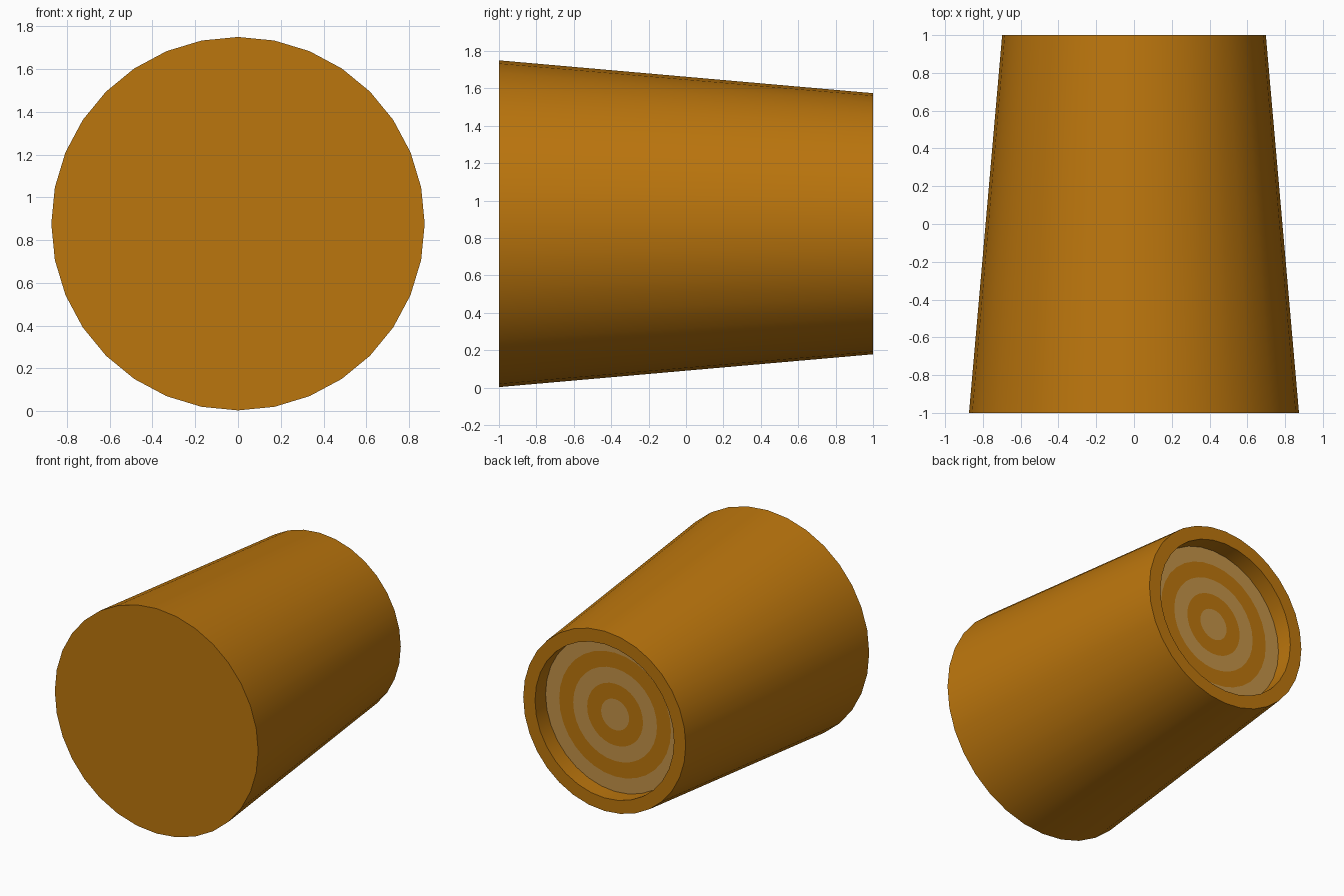
import bpy, bmesh, math
from mathutils import Vector

if "Cube" in bpy.data.objects:
    bpy.data.objects.remove(bpy.data.objects["Cube"])

SIDES = 32
CZ = 0.8765


def material(name, rgb):
    m = bpy.data.materials.new(name)
    m.diffuse_color = (*rgb, 1)
    m.use_nodes = True
    m.node_tree.nodes["Principled BSDF"].inputs["Base Color"].default_value = m.diffuse_color
    return m


BROWN = material("brown", (0.50, 0.18, 0.004))
TAN = material("tan", (0.55, 0.29, 0.065))


def lathe(name, profile, mats):
    """Revolve (radius, y) points around the y axis; mats = one index per strip."""
    bm = bmesh.new()
    rings = []
    for r, y in profile:
        if r == 0:
            rings.append([bm.verts.new((0, y, CZ))] * SIDES)
        else:
            rings.append([bm.verts.new((r * math.sin(2 * math.pi * i / SIDES), y,
                                        CZ + r * math.cos(2 * math.pi * i / SIDES)))
                          for i in range(SIDES)])
    for k, (a, b) in enumerate(zip(rings, rings[1:])):
        for i in range(SIDES):
            j = (i + 1) % SIDES
            f = bm.faces.new(list(dict.fromkeys((a[i], a[j], b[j], b[i]))))
            f.material_index = mats[k]
    bmesh.ops.recalc_face_normals(bm, faces=bm.faces)
    me = bpy.data.meshes.new(name)
    bm.to_mesh(me)
    bm.free()
    ob = bpy.data.objects.new(name, me)
    bpy.context.collection.objects.link(ob)
    me.materials.append(BROWN)
    me.materials.append(TAN)
    bpy.context.view_layer.objects.active = ob
    ob.select_set(True)
    bpy.ops.object.shade_smooth_by_angle(angle=math.radians(30))
    ob.select_set(False)
    return ob


# Tapered trunk, closed front, rim and recessed back with concentric rings
FLOOR = 0.87
profile = [(0, -1), (0.8735, -1), (0.698, 1), (0.597, 1), (0.597, FLOOR),
           (0.48, FLOOR), (0.36, FLOOR), (0.24, FLOOR), (0.12, FLOOR), (0, FLOOR)]
lathe("tapered_log", profile, [0, 0, 0, 0, 1, 0, 1, 0, 1])
